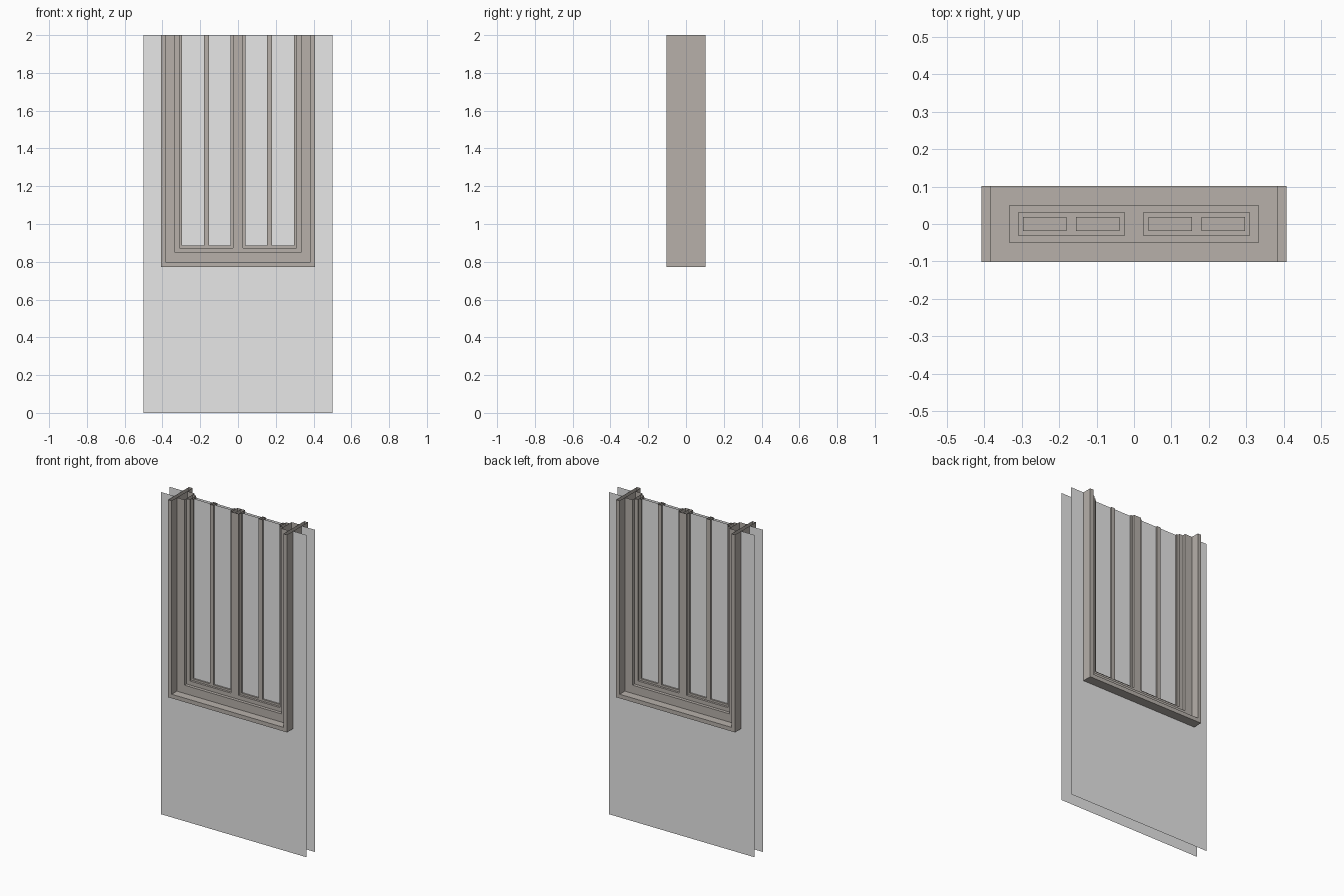
import bpy

if "Cube" in bpy.data.objects:
    bpy.data.objects.remove(bpy.data.objects["Cube"])

TOP = 2.0  # everything runs up to an open, uncapped top edge


def make_material(name, rgb):
    m = bpy.data.materials.new(name)
    m.diffuse_color = (*rgb, 1)
    m.use_nodes = True
    m.node_tree.nodes["Principled BSDF"].inputs["Base Color"].default_value = m.diffuse_color
    return m


grey = make_material("pale_grey", (0.8, 0.8, 0.8))
taupe = make_material("taupe", (0.473, 0.436, 0.402))


def add_mesh(name, verts, faces, mat):
    me = bpy.data.meshes.new(name)
    me.from_pydata(verts, [], faces)
    me.materials.append(mat)
    ob = bpy.data.objects.new(name, me)
    bpy.context.collection.objects.link(ob)
    return ob


def u_outline(x0, x1, z, ix0, ix1, iz, y):
    """Eight points of a U shape: outer run, then inner run."""
    outer = [(x0, TOP), (x0, z), (x1, z), (x1, TOP)]
    inner = [(ix0, TOP), (ix0, iz), (ix1, iz), (ix1, TOP)]
    return [(x, y, h) for x, h in outer + inner]


def u_frame(name, x0, x1, z, ix0, ix1, iz, depth):
    """U-shaped hollow frame, open at its two top ends."""
    v = u_outline(x0, x1, z, ix0, ix1, iz, -depth)
    v += u_outline(x0, x1, z, ix0, ix1, iz, depth)
    f = []
    for i in range(3):
        f.append((i, i + 1, i + 5, i + 4))              # front
        f.append((i + 8, i + 12, i + 13, i + 9))        # back
        f.append((i, i + 8, i + 9, i + 1))              # outer side
        f.append((i + 4, i + 5, i + 13, i + 12))        # inner side
    return add_mesh(name, v, f, taupe)


# Wall skins: two thin sheets with the window opening left out
for label, y in (("front", -0.0425), ("back", 0.0425)):
    v = u_outline(-0.5, 0.5, 0, -0.408, 0.408, 0.773, y)
    f = [(i, i + 1, i + 5, i + 4) for i in range(3)]
    if y > 0:
        f = [q[::-1] for q in f]
    add_mesh(label + "_wall", v, f, grey)

# Outer casing and the shallower jamb inside it
u_frame("casing", -0.408, 0.408, 0.773, -0.384, 0.384, 0.798, 0.102)
u_frame("jamb", -0.384, 0.384, 0.798, -0.333, 0.333, 0.849, 0.051)

# Two mirrored halves: sash, then a bead and glass for each of two panes
for label, s in (("left", -1), ("right", 1)):
    def span(a, b):
        return (a, b) if s > 0 else (-b, -a)

    u_frame(label + "_sash", *span(0, 0.333), 0.849,
            *span(0.0255, 0.309), 0.874, 0.0315)

    # neighbouring beads meet to form the thin glazing bar
    for part, o0, o1, i0, i1 in (("inner", 0.0255, 0.168, 0.0385, 0.1545),
                                 ("outer", 0.168, 0.309, 0.181, 0.2965)):
        u_frame(f"{label}_{part}_bead", *span(o0, o1), 0.874,
                *span(i0, i1), 0.886, 0.0185)

        # double glazing: front and back sheets
        a, b = span(i0, i1)
        for side, y in (("front", -0.009), ("back", 0.009)):
            f = (0, 1, 2, 3) if y < 0 else (3, 2, 1, 0)
            add_mesh(f"{label}_{part}_{side}_glass",
                     [(a, y, 0.886), (b, y, 0.886), (b, y, TOP), (a, y, TOP)],
                     [f], grey)
